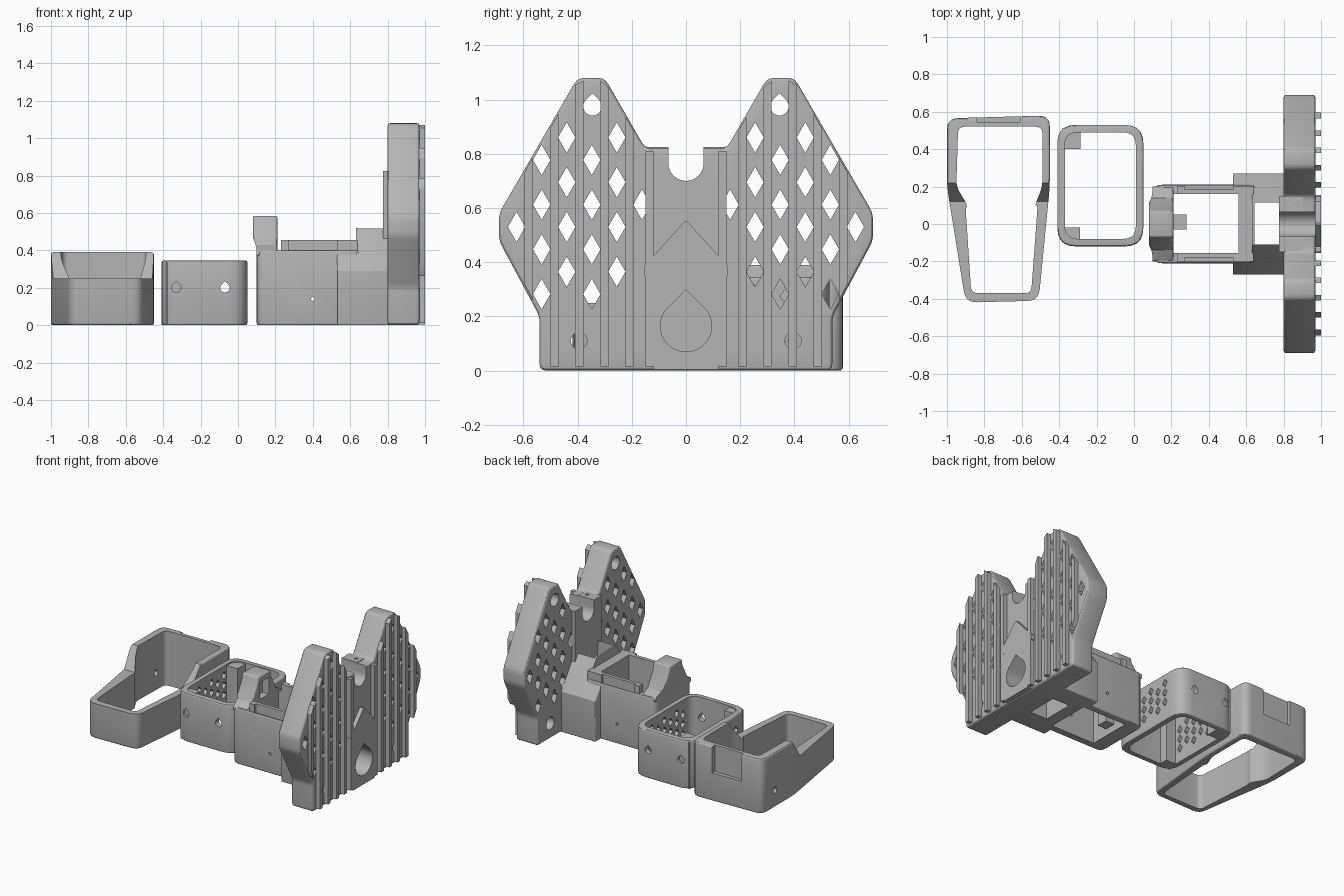
import bpy
import bmesh
from math import sin, cos, pi, radians
from mathutils import Vector

if "Cube" in bpy.data.objects:
    bpy.data.objects.remove(bpy.data.objects["Cube"])

GREY = (0.46, 0.46, 0.46, 1)
grey = bpy.data.materials.new("plain grey plastic")
grey.use_nodes = True
grey.diffuse_color = GREY
grey.node_tree.nodes["Principled BSDF"].inputs["Base Color"].default_value = GREY


# --- helpers -------------------------------------------------------------
def rounded(pts, r, steps=5):
    """Replace each corner of a profile with a soft curve."""
    pts = [Vector(p) for p in pts]
    out = []
    for i, p in enumerate(pts):
        a, b = pts[i - 1] - p, pts[(i + 1) % len(pts)] - p
        a = p + a.normalized() * min(r, a.length * 0.45)
        b = p + b.normalized() * min(r, b.length * 0.45)
        for k in range(steps + 1):
            t = k / steps
            out.append(a * (1 - t) ** 2 + p * 2 * t * (1 - t) + b * t * t)
    return out


def rect(a0, a1, b0, b1):
    return [(a0, b0), (a1, b0), (a1, b1), (a0, b1)]


def mirrored(half):
    """Close a half profile by mirroring its first coordinate."""
    return half + [(-a, b) for a, b in reversed(half)]


def diamond(a, b, w, h):
    return [(a - w, b), (a, b - h), (a + w, b), (a, b + h)]


def circle(a, b, r, n=24):
    return [(a + r * cos(2 * pi * i / n), b + r * sin(2 * pi * i / n)) for i in range(n)]


def teardrop(a, b, r, n=20):
    arc = [radians(135 + 270 * i / n) for i in range(n + 1)]
    return [(a + r * cos(t), b + r * sin(t)) for t in arc] + [(a, b + r * 1.4)]


def place(axis, p, d):
    return {"x": (d, p[0], p[1]), "y": (p[0], d, p[1]), "z": (p[0], p[1], d)}[axis]


def prism(name, profiles, axis, lo, hi, bevel=0):
    """Extrude one or more profiles along an axis into a single object."""
    bm = bmesh.new()
    for pts in profiles:
        low = [bm.verts.new(place(axis, p, lo)) for p in pts]
        high = [bm.verts.new(place(axis, p, hi)) for p in pts]
        bm.faces.new(low)
        bm.faces.new(high)
        for i in range(len(pts)):
            bm.faces.new((low[i - 1], low[i], high[i], high[i - 1]))
    bmesh.ops.recalc_face_normals(bm, faces=bm.faces)
    me = bpy.data.meshes.new(name)
    bm.to_mesh(me)
    bm.free()
    me.materials.append(grey)
    ob = bpy.data.objects.new(name, me)
    bpy.context.collection.objects.link(ob)
    if bevel:
        m = ob.modifiers.new("soft edges", "BEVEL")
        m.width, m.segments, m.limit_method = bevel, 3, "ANGLE"
        m.angle_limit = radians(40)
        apply(ob, m)
    return ob


def apply(ob, mod):
    bpy.context.view_layer.objects.active = ob
    bpy.ops.object.modifier_apply(modifier=mod.name)


def cut(obs, profiles, axis, lo, hi):
    """Subtract extruded profiles from the given parts."""
    cutter = prism("cutter", profiles, axis, lo, hi)
    cutter.hide_render = True
    for ob in obs:
        m = ob.modifiers.new("cut", "BOOLEAN")
        m.operation, m.solver, m.object = "DIFFERENCE", "EXACT", cutter
        apply(ob, m)
    bpy.data.objects.remove(cutter)


# --- tapered frame -------------------------------------------------------
outer = [(-0.9, -0.42), (-0.51, -0.41), (-0.45, 0.2), (-0.45, 0.58), (-1, 0.565), (-1, 0.2)]
inner = [(-0.87, -0.37), (-0.55, -0.37), (-0.515, 0.1), (-0.53, 0.1), (-0.49, 0.2),
         (-0.49, 0.52), (-0.94, 0.52), (-0.95, 0.2), (-0.89, 0.1), (-0.9, 0.08)]
frame = prism("tapered_frame", [rounded(outer, 0.06)], "z", 0, 0.39, 0.012)
cut([frame], [rounded(inner, 0.035)], "z", -0.1, 0.5)
cut([frame], [[(-0.6, 0.25), (0.12, 0.25), (0.22, 0.39), (0.22, 0.5), (-0.6, 0.5)]], "x", -1.2, -0.3)
cut([frame], [rect(-0.84, -0.61, 0.2, 0.5)], "y", 0.545, 0.7)
cut([frame], [teardrop(0.42, 0.12, 0.02)], "x", -1.1, -0.9)

# --- square sleeve -------------------------------------------------------
sleeve = prism("sleeve", [rounded(rect(-0.41, 0.05, -0.12, 0.53), 0.1)], "z", 0, 0.345, 0.01)
cut([sleeve], [rounded(rect(-0.37, 0.01, -0.08, 0.49), 0.07)], "z", -0.1, 0.5)
cut([sleeve], [teardrop(x, 0.2, 0.025) for x in (-0.33, -0.07)], "y", -0.3, 0.7)
vents = [diamond(0.02 + 0.07 * i, z + 0.035 * (i % 2), 0.024, 0.03)
         for i in range(6) for z in (0.1, 0.17, 0.24)]
cut([sleeve], vents, "x", -0.5, 0.1)
for label, y0, y1, x1 in (("rear", 0.4, 0.51, -0.285), ("front", -0.1, -0.02, -0.29)):
    prism(label + "_sleeve_boss", [rect(-0.385, x1, y0, y1)], "z", 0, 0.335)

# --- cradle --------------------------------------------------------------
tray = prism("cradle_tray", [rounded(rect(0.1, 0.66, -0.21, 0.21), 0.05)], "z", 0, 0.4, 0.01)
rails = prism("cradle_rails", [rect(0.23, 0.64, -0.2, 0.2)], "z", 0.38, 0.455)
gable = mirrored([(0.27, 0), (0.27, 0.29), (0.11, 0.52)])
house = prism("cradle_housing", [gable], "x", 0.53, 0.85, 0.006)
cut([house], [rect(0.4, 0.63, 0.455, 0.7)], "y", -0.4, 0.4)
cut([tray, rails, house], [rect(0.21, 0.56, -0.155, 0.16)], "z", -0.1, 0.8)
cut([tray, house], [rect(0.645, 0.78, -0.11, 0.115)], "z", -0.1, 0.8)
cut([tray, rails], [rect(0.27, 0.53, s - 0.01, s + 0.01) for s in (-0.19, 0.195)], "z", 0.34, 0.6)
cut([tray], [circle(0.4, 0.14, 0.01, 12)], "y", -0.3, 0.3)
prism("cradle_tab", [rect(0.2, 0.28, -0.03, 0.05)], "z", 0.05, 0.3)

# Raised clip on the free end of the cradle
arch = mirrored([(0.2, 0.37), (0.2, 0.4), (0.14, 0.43), (0.08, 0.54), (0.07, 0.585)])
clip = prism("end_clip", [arch], "x", 0.08, 0.21, 0.01)
cut([clip], [[(0.05, 0.3), (0.1, 0.3), (0.1, 0.41), (0.08, 0.47), (0.05, 0.47)]], "y", -0.4, 0.4)
cut([clip], [rect(0.16, 0.3, 0.42, 0.54)], "y", -0.05, 0.05)

# --- winged plate --------------------------------------------------------
half = [(0.54, 0), (0.54, 0.2), (0.69, 0.48), (0.69, 0.58), (0.4, 1.08), (0.3, 1.08), (0.15, 0.82)]
plate = prism("winged_plate", [rounded(mirrored(half), 0.025, 3)], "x", 0.8, 0.97, 0.014)
neck = prism("plate_neck", [rect(-0.15, 0.15, 0.45, 0.825)], "x", 0.775, 0.9)
hood = prism("centre_panel", [mirrored([(0.12, 0.005), (0.12, 0.33), (0.155, 0.35),
                                        (0.155, 0.385), (0.005, 0.55)])], "x", 0.95, 0.999)


def top_at(y):
    return min(1.08, 0.58 + (0.69 - y) * 1.72, 0.82 + max(0, y - 0.15) * 1.73)


def bottom_at(y):
    return max(0, 0.2 + (y - 0.54) * 1.87) if y > 0.54 else 0


# Ribs that follow the plate's outline
ribs = []
for side in (1, -1):
    for y in (0.58, 0.486, 0.394, 0.3, 0.209, 0.135):
        a, b = y - 0.015, y + 0.015
        ribs.append([(side * a, bottom_at(a) + 0.015), (side * b, bottom_at(b) + 0.015),
                     (side * b, top_at(b) - 0.01), (side * a, top_at(a) - 0.01)])
prism("plate_ribs", ribs, "x", 0.96, 1.0)

# Staggered diamond lattice and mounting holes
holes = []
for side in (1, -1):
    for col in range(6):
        y = 0.625 - 0.0925 * col
        for row in range(7):
            z = 0.2 + 0.165 * row + (0 if col % 2 == 0 else 0.0825)
            low = 0.23 if y > 0.29 else 0.34
            if y < 0.2:
                low = 0.55
            edge = min(top_at(y - 0.032), top_at(y + 0.032), top_at(y) - 0.06)
            clear = abs(y - 0.3475) > 0.05 or z < 0.87
            if max(low, bottom_at(y + 0.03) + 0.03) < z < edge - 0.012 and clear:
                holes.append(diamond(side * y, z, 0.032, 0.056))
    holes.append(teardrop(side * 0.345, 0.975, 0.034))
    holes.append(teardrop(side * 0.395, 0.11, 0.03))
cut([plate], holes, "x", 0.7, 1.1)
counterbores = [circle(s * y, z, 0.045) for s in (1, -1) for y, z in ((0.345, 0.975), (0.395, 0.11))]
cut([plate], counterbores, "x", 0.7, 0.87)

# Open saddle at the top and the drop-shaped passage below
saddle = [(-0.065, 0.9)] + [(0.065 * cos(t), 0.765 + 0.065 * sin(t))
                            for t in [pi + pi * i / 16 for i in range(17)]] + [(0.065, 0.9)]
cut([plate, neck], [saddle], "x", 0.7, 1.1)
cut([plate, hood, house], [teardrop(0, 0.165, 0.095)], "x", 0.72, 1.1)
cut([hood], [circle(s * 0.132, 0.357, 0.013, 12) for s in (1, -1)], "x", 0.9, 1.1)
cut([neck], [circle(0.86, s * 0.11, 0.012, 12) for s in (1, -1)], "z", 0.75, 0.9)

# --- smooth the curves, keep the edges crisp -------------------------------
for ob in bpy.context.collection.objects:
    if ob.type == "MESH":
        bpy.ops.object.select_all(action="DESELECT")
        ob.select_set(True)
        bpy.context.view_layer.objects.active = ob
        bpy.ops.object.shade_smooth_by_angle(angle=radians(30))
